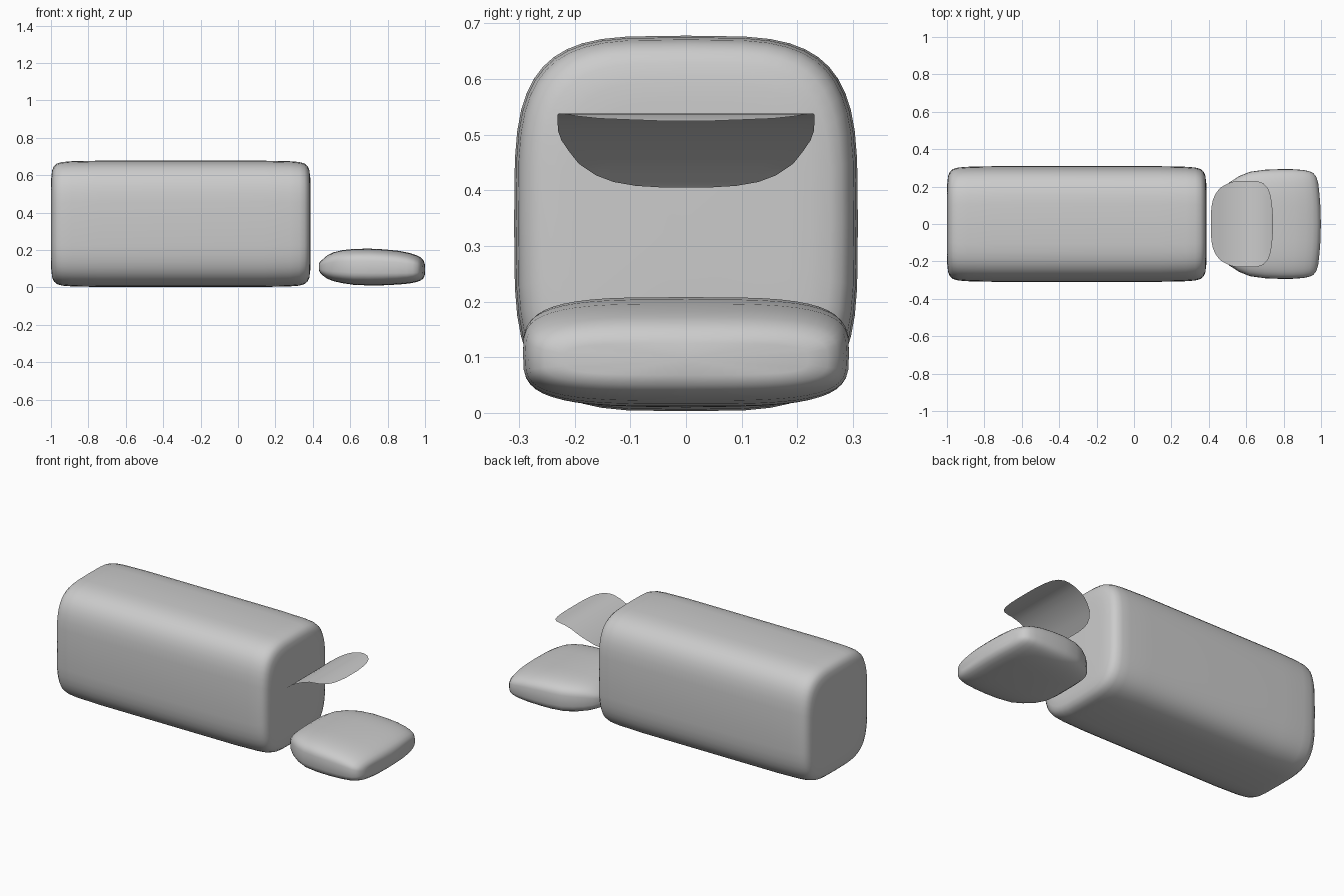
import bpy, math

if "Cube" in bpy.data.objects:
    bpy.data.objects.remove(bpy.data.objects["Cube"])

SEG = 48


def make(name, verts, faces):
    me = bpy.data.meshes.new(name)
    me.from_pydata(verts, [], faces)
    me.update()
    ob = bpy.data.objects.new(name, me)
    bpy.context.collection.objects.link(ob)
    bpy.ops.object.select_all(action='DESELECT')
    ob.select_set(True)
    bpy.context.view_layer.objects.active = ob
    bpy.ops.object.shade_smooth_by_angle(angle=math.radians(50))
    return ob


def spow(v, p):
    return math.copysign(abs(v) ** p, v)


def loft(name, stations, n, bow=lambda x, y: 0.0):
    """Skin superellipse sections given as (x, half width, z low, z high)."""
    verts, faces = [], []
    for x, hw, lo, hi in stations:
        for k in range(SEG):
            a = 2 * math.pi * k / SEG
            y = hw * spow(math.cos(a), 2 / n)
            z = (lo + hi) / 2 + (hi - lo) / 2 * spow(math.sin(a), 2 / n)
            verts.append((x + bow(x, y), y, z))
    for i in range(len(stations) - 1):
        for k in range(SEG):
            a, b = i * SEG + k, i * SEG + (k + 1) % SEG
            faces.append((a, b, b + SEG, a + SEG))
    # close both ends with a fan to a centre point
    for base, st, flip in ((0, stations[0], True),
                           ((len(stations) - 1) * SEG, stations[-1], False)):
        c = len(verts)
        verts.append((st[0], 0, (st[2] + st[3]) / 2))
        for k in range(SEG):
            f = (base + k, base + (k + 1) % SEG, c)
            faces.append(f[::-1] if flip else f)
    return make(name, verts, faces)


# Long soft-edged cargo body: (distance from end, inset)
edge = [(0, .12), (.002, .085), (.007, .05), (.016, .03),
        (.032, .016), (.06, .008), (.11, .004), (.25, .001)]
X0, X1 = -1.0, 0.388
rows = [(X0 + d, i) for d, i in edge] + [(X1 - d, i) for d, i in reversed(edge)]
loft("cargo_body", [(x, .31 - i, .002 + i, .679 - i) for x, i in rows], 3.8)

# Low rounded nose, outer end slightly bowed
nose = [(.432, .10, .095, .125), (.438, .125, .08, .137), (.452, .16, .065, .15),
        (.475, .19, .048, .17), (.51, .222, .034, .188), (.56, .255, .023, .2),
        (.62, .279, .014, .206), (.70, .29, .011, .208), (.78, .293, .012, .204),
        (.86, .293, .016, .196), (.92, .289, .022, .184), (.955, .283, .029, .172),
        (.978, .273, .038, .16), (.992, .255, .05, .145), (.999, .22, .068, .125)]
loft("nose", nose, 3.6,
     lambda x, y: -.3 * y * y * max(0, (x - .7) / .3))

# Thin curved windscreen: (x, half width, z)
screen = [(.411, .04, .405), (.414, .09, .408), (.422, .13, .415), (.436, .162, .427),
          (.46, .193, .448), (.49, .211, .471), (.52, .224, .49), (.55, .23, .507),
          (.59, .231, .525), (.63, .231, .536), (.66, .229, .538), (.69, .219, .537),
          (.715, .193, .533), (.73, .155, .529), (.738, .105, .527), (.742, .05, .525)]
N = 8
verts = [(x, w * (2 * j / N - 1), z) for x, w, z in screen for j in range(N + 1)]
faces = [(i * (N + 1) + j, (i + 1) * (N + 1) + j,
          (i + 1) * (N + 1) + j + 1, i * (N + 1) + j + 1)
         for i in range(len(screen) - 1) for j in range(N)]
make("windscreen", verts, faces)
